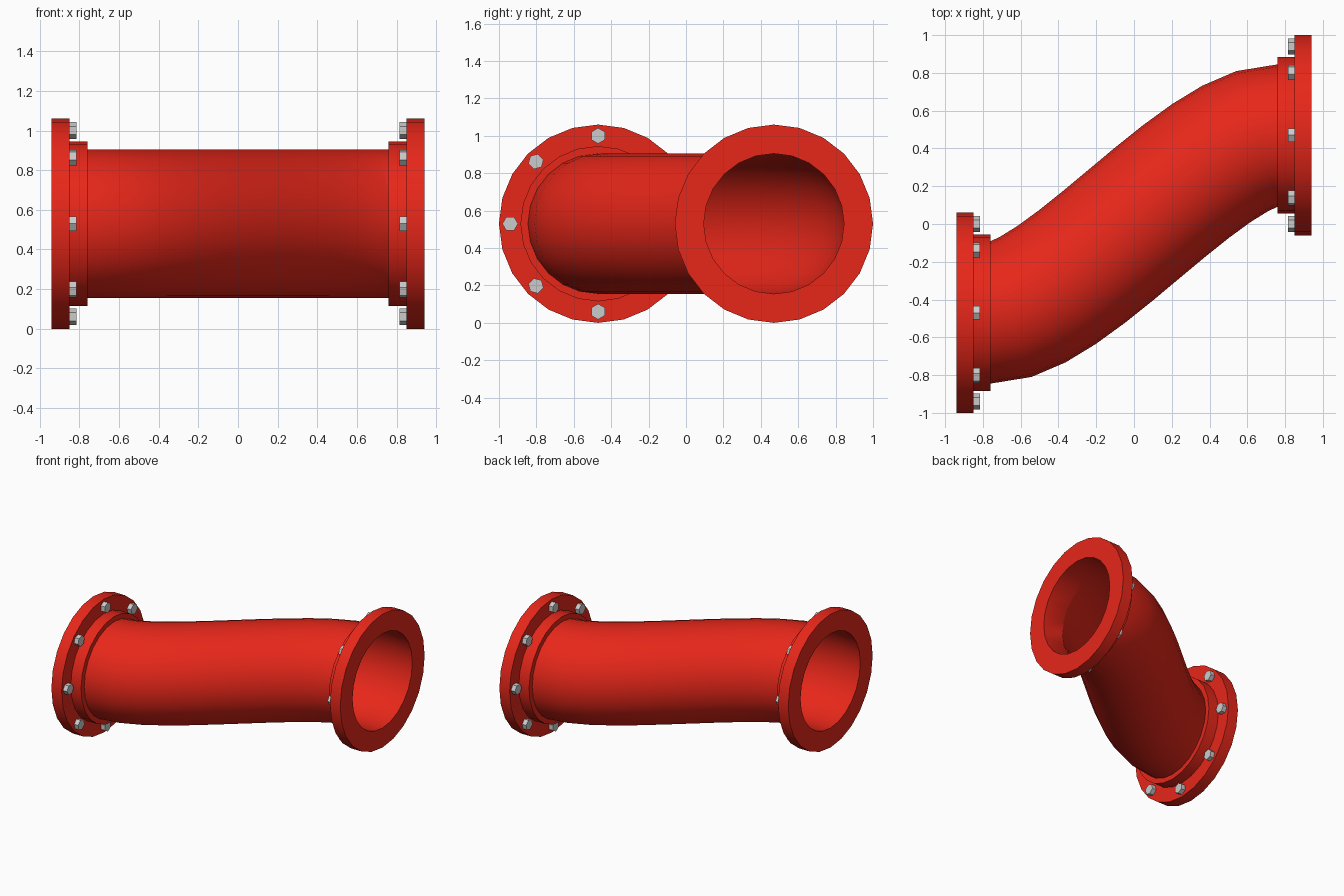
import bpy, bmesh, math
from mathutils import Vector
from mathutils.geometry import interpolate_bezier

if "Cube" in bpy.data.objects:
    bpy.data.objects.remove(bpy.data.objects["Cube"])

CZ, OFF, SIDES = 0.53, 0.47, 24
BORE, END, NECK = 0.375, 0.94, 0.76

red = bpy.data.materials.new("red_paint")
red.diffuse_color = (0.8, 0.02, 0.01, 1)
red.use_nodes = True
red.node_tree.nodes["Principled BSDF"].inputs["Base Color"].default_value = red.diffuse_color


def make_object(name, bm, mat=None, smooth=True):
    bmesh.ops.recalc_face_normals(bm, faces=bm.faces[:])
    me = bpy.data.meshes.new(name)
    bm.to_mesh(me)
    bm.free()
    ob = bpy.data.objects.new(name, me)
    bpy.context.collection.objects.link(ob)
    if mat:
        me.materials.append(mat)
    if smooth:
        bpy.ops.object.select_all(action='DESELECT')
        ob.select_set(True)
        bpy.context.view_layer.objects.active = ob
        bpy.ops.object.shade_smooth_by_angle(angle=math.radians(35))
    return ob


def loft(bm, rings):
    """Join consecutive closed rings of points with quads."""
    loops = [[bm.verts.new(p) for p in r] for r in rings]
    for a, b in zip(loops, loops[1:]):
        n = len(a)
        for i in range(n):
            j = (i + 1) % n
            bm.faces.new((a[i], a[j], b[j], b[i]))
    return loops


def ring(center, angle, r, n=SIDES):
    """Circle across a path heading at the given angle in the xy plane."""
    side = Vector((-math.sin(angle), math.cos(angle), 0))
    up = Vector((0, 0, 1))
    return [center + r * (math.cos(t) * side + math.sin(t) * up)
            for t in (2 * math.pi * i / n for i in range(n))]


# S-shaped pipe, open at both ends, straight inside the flanges
h = 0.4
path = interpolate_bezier(Vector((-NECK, -OFF, CZ)), Vector((-NECK + h, -OFF, CZ)),
                          Vector((NECK - h, OFF, CZ)), Vector((NECK, OFF, CZ)), 13)
path = [Vector((-END, -OFF, CZ))] + path + [Vector((END, OFF, CZ))]
rings = []
for i, p in enumerate(path):
    if i < 2 or i > len(path) - 3:
        a = 0
    else:
        d = path[i + 1] - path[i - 1]
        a = math.atan2(d.y, d.x)
    rings.append(ring(p, a, BORE))
bm = bmesh.new()
loft(bm, rings)
make_object("pipe", bm, red)

# Flange with stepped collar, and eight hex bolts behind it, at each end
profile = [(END, BORE), (END, 0.53), (0.85, 0.53), (0.85, 0.415),
           (NECK, 0.415), (NECK, BORE)]
for s, label in ((-1, "left"), (1, "right")):
    bm = bmesh.new()
    loft(bm, [ring(Vector((s * x, s * OFF, CZ)), 0, r) for x, r in profile])
    make_object(label + "_flange", bm, red)

    bm = bmesh.new()
    for k in range(8):
        t = k * math.pi / 4
        y, z = s * OFF + 0.47 * math.cos(t), CZ + 0.47 * math.sin(t)
        hexes = []
        for x in (0.855, 0.815):
            pts = [Vector((s * x, y + 0.042 * math.cos(t + i * math.pi / 3),
                           z + 0.042 * math.sin(t + i * math.pi / 3))) for i in range(6)]
            hexes.append(pts)
        for loop in loft(bm, hexes):
            bm.faces.new(loop)
    make_object(label + "_bolts", bm, smooth=False)
